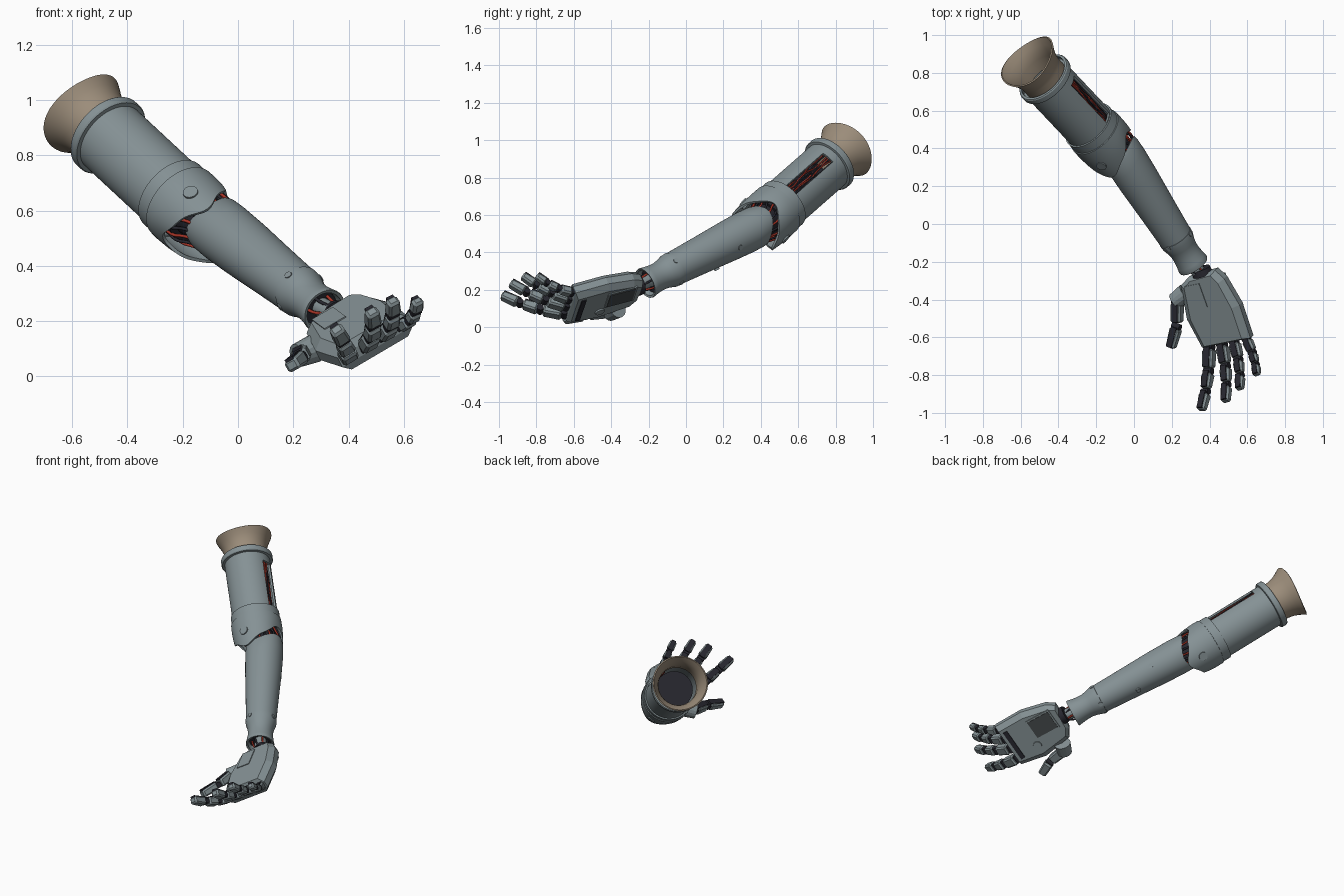
import bpy, bmesh, math, random
from mathutils import Vector as V, Matrix

if "Cube" in bpy.data.objects:
    bpy.data.objects.remove(bpy.data.objects["Cube"])

random.seed(4)

def material(name, rgb):
    m = bpy.data.materials.new(name)
    m.diffuse_color = (*rgb, 1)
    m.use_nodes = True
    m.node_tree.nodes["Principled BSDF"].inputs["Base Color"].default_value = m.diffuse_color
    return m

GREY = material("grey_armour", (0.235, 0.285, 0.30))
TAN = material("tan_sleeve", (0.33, 0.265, 0.195))
DARK = material("dark_core", (0.02, 0.02, 0.028))
PLATE = material("charcoal_plate", (0.06, 0.068, 0.07))
RED = material("red_wire", (0.40, 0.035, 0.02))

def frame(o, z, x):
    z = V(z).normalized()
    x = V(x)
    x = (x - z * x.dot(z)).normalized()
    y = z.cross(x)
    m = Matrix((x, y, z)).transposed().to_4x4()
    m.translation = V(o)
    return m

def finish(name, bm, mat, smooth=True, thick=0):
    me = bpy.data.meshes.new(name)
    bm.to_mesh(me)
    bm.free()
    ob = bpy.data.objects.new(name, me)
    bpy.context.collection.objects.link(ob)
    me.materials.append(mat)
    bpy.ops.object.select_all(action='DESELECT')
    ob.select_set(True)
    bpy.context.view_layer.objects.active = ob
    if thick:
        mod = ob.modifiers.new("wall", 'SOLIDIFY')
        mod.thickness, mod.offset = thick, -1
        bpy.ops.object.modifier_apply(modifier="wall")
    if smooth:
        bpy.ops.object.shade_smooth_by_angle(angle=math.radians(32))
    return ob

def shell(name, m, prof, mat, thick=0.012, seg=72, wave=None, skip=None):
    """Lathed wall along local z; wave shifts rings, skip leaves holes."""
    bm = bmesh.new()
    rings = []
    for i, (s, r) in enumerate(prof):
        ring = []
        for k in range(seg):
            t = math.tau * k / seg
            ds = wave(i, t) if wave else 0
            ring.append(bm.verts.new(m @ V((r * math.cos(t), r * math.sin(t), s + ds))))
        rings.append(ring)
    for i in range(len(prof) - 1):
        for k in range(seg):
            if skip and skip(i, 360 * (k + 0.5) / seg):
                continue
            j = (k + 1) % seg
            bm.faces.new((rings[i][k], rings[i][j], rings[i + 1][j], rings[i + 1][k]))
    return finish(name, bm, mat, thick=thick)

def rod(name, p, q, r1, r2, mat, seg=32, smooth=True):
    p, q = V(p), V(q)
    bm = bmesh.new()
    bmesh.ops.create_cone(bm, cap_ends=True, segments=seg, radius1=r1, radius2=r2, depth=(q - p).length)
    bm.transform(frame((p + q) / 2, q - p, (0.31, 0.2, 0.9)))
    return finish(name, bm, mat, smooth)

def box(name, m, size, mat, taper=1.0, bevel=0.0):
    bm = bmesh.new()
    bmesh.ops.create_cube(bm, size=1)
    for v in bm.verts:
        f = taper if v.co.z > 0 else 1
        v.co = V((v.co.x * size[0] * f, v.co.y * size[1] * f, v.co.z * size[2]))
    if bevel:
        bmesh.ops.bevel(bm, geom=bm.edges[:], offset=bevel, segments=1, affect='EDGES')
    bm.transform(m)
    return finish(name, bm, mat, False)

def wire(name, pts, r, mat):
    cu = bpy.data.curves.new(name, 'CURVE')
    cu.dimensions, cu.bevel_depth, cu.bevel_resolution, cu.resolution_u = '3D', r, 1, 5
    sp = cu.splines.new('NURBS')
    sp.points.add(len(pts) - 1)
    for pt, c in zip(sp.points, pts):
        pt.co = (*c, 1)
    sp.use_endpoint_u, sp.order_u = True, 3
    ob = bpy.data.objects.new(name, cu)
    bpy.context.collection.objects.link(ob)
    cu.materials.append(mat)

# --- limb frames: local z runs towards the hand, local x points at the elbow pin
PIN = (-0.19, -0.74, 0.64)
UP = frame((-0.470, 0.766, 0.872), (0.579, -0.613, -0.538), PIN)
FORE = frame((0, 0.27, 0.483), (0.4985, -0.773, -0.394), PIN)

def at(m, t, s, r):
    t = math.radians(t)
    return m @ V((r * math.cos(t), r * math.sin(t), s))

# --- sleeve and upper arm
shell("shoulder_sleeve", UP, [(-0.155, 0.168), (-0.14, 0.16), (-0.115, 0.146), (-0.085, 0.134), (-0.05, 0.127), (0.02, 0.126)],
      TAN, 0.008, wave=lambda i, t: 0.012 * math.cos(2 * t + 0.6) * max(0, 1 - i / 3))
shell("shoulder_collar", UP, [(-0.022, 0.14), (-0.02, 0.152), (-0.014, 0.156), (0.012, 0.156), (0.018, 0.152), (0.02, 0.138)], GREY, 0.01)
shell("upper_arm_shell", UP, [(0.0, 0.138), (0.07, 0.138), (0.39, 0.138), (0.43, 0.138)], GREY, 0.012,
      skip=lambda i, a: i == 1 and 255 < a < 287)
shell("elbow_cuff", UP, [(0.395, 0.139), (0.396, 0.147), (0.45, 0.147), (0.452, 0.152), (0.50, 0.153), (0.56, 0.151), (0.605, 0.146)],
      GREY, 0.012, wave=lambda i, t: (0.055 * math.cos(2 * t) + 0.008 * math.cos(6 * t)) * max(0, i - 3) / 3)
rod("upper_arm_core", at(UP, 0, 0.13, 0), at(UP, 0, 0.54, 0), 0.112, 0.108, DARK, 48)
for i, a in enumerate((0, 180)):
    rod(f"elbow_pin_{i}", at(UP, a, 0.565, 0.12), at(UP, a, 0.565, 0.157), 0.029, 0.027, GREY)

# wires behind the upper arm window
for i in range(8):
    a = 257 + i * 4
    pts = [at(UP, a + random.uniform(-5, 5), 0.05 + 0.062 * k, random.uniform(0.115, 0.122)) for k in range(7)]
    wire(f"window_wire_{i}", pts, 0.0042, RED if i % 2 else DARK)

# --- elbow joint and its wires
rod("elbow_core", at(UP, 0, 0.5, 0), at(FORE, 0, -0.1, 0), 0.085, 0.085, DARK)
for i in range(20):
    a = i * 18
    pts = [at(UP, a, 0.45, 0.10), at(UP, a + 8, 0.53, 0.122), at(FORE, a - 6, -0.19, 0.106), at(FORE, a, -0.12, 0.09)]
    wire(f"elbow_wire_{i}", pts, 0.006, RED if i % 2 else DARK)

# --- forearm
shell("forearm_shell", FORE, [(-0.17, 0.107), (-0.15, 0.112), (-0.08, 0.114), (0.05, 0.110), (0.25, 0.100), (0.45, 0.091)],
      GREY, 0.01, wave=lambda i, t: (0.025 * math.cos(2 * t) * (i < 3)))
shell("wrist_cuff", FORE, [(0.435, 0.088), (0.437, 0.094), (0.465, 0.092), (0.50, 0.081), (0.53, 0.076), (0.56, 0.076),
                           (0.60, 0.081), (0.625, 0.086), (0.632, 0.084)], GREY, 0.012)
rod("wrist_socket", at(FORE, 0, 0.5, 0), at(FORE, 0, 0.60, 0), 0.066, 0.066, DARK)
for i, (a, s) in enumerate(((10, 0.448), (95, 0.448), (180, 0.448), (270, 0.448), (215, 0.06), (160, 0.2))):
    r = 0.09 if s > 0.4 else 0.106
    rod(f"forearm_screw_{i}", at(FORE, a, s, r - 0.02), at(FORE, a, s, r + 0.006), 0.015, 0.014, GREY, 20)

# --- hand frame: x across the palm, y along the fingers, z out of the upper face
ACROSS = V((0.85, 0.17, 0.5)).normalized()
HAND = frame((0.43, -0.45, 0.17), (-0.415, -0.369, 0.831), ACROSS)
HAND.col[1] = -HAND.col[1] if HAND.col[1][1] > 0 else HAND.col[1]

def hp(x, y, z=0.0):
    return HAND @ V((x, y, z))

# wrist joint
rod("wrist_shaft", at(FORE, 0, 0.56, 0), hp(0, -0.16), 0.036, 0.036, GREY)
rod("wrist_ring", hp(0, -0.235), hp(0, -0.2), 0.05, 0.055, DARK)
for i in range(6):
    a = i * 60
    o = V((0.045 * math.cos(math.radians(a)), 0, 0.035 * math.sin(math.radians(a))))
    wire(f"wrist_wire_{i}", [at(FORE, a, 0.57, 0.05), at(FORE, a + 20, 0.65, 0.055), hp(o.x, -0.17, o.z)],
         0.006, RED if i % 2 else DARK)

# palm: stacked outline with chamfered upper and lower faces
OUT = [(0.09, -0.215), (0.125, -0.16), (0.16, 0.0), (0.155, 0.19), (-0.145, 0.19), (-0.175, 0.02), (-0.14, -0.17), (-0.08, -0.205)]
bm = bmesh.new()
rings = [[bm.verts.new(hp(x * f, y * g, z)) for x, y in OUT]
         for f, g, z in ((0.8, 0.95, -0.052), (1, 1, -0.022), (1, 1, 0.018), (0.78, 0.93, 0.05))]
for lo, hi in zip(rings, rings[1:]):
    for k in range(len(OUT)):
        j = (k + 1) % len(OUT)
        bm.faces.new((lo[k], lo[j], hi[j], hi[k]))
bm.faces.new(rings[0])
bm.faces.new(rings[-1])
bmesh.ops.recalc_face_normals(bm, faces=bm.faces[:])
finish("palm", bm, GREY, False)

def hand_plate(name, x, y, z, sx, sy, mat):
    box(name, HAND @ Matrix.Translation((x, y, z)), (sx, sy, 0.009), mat)

hand_plate("back_window_frame", 0.03, -0.085, -0.053, 0.14, 0.17, GREY)
hand_plate("back_window", 0.03, -0.085, -0.056, 0.12, 0.15, PLATE)
hand_plate("knuckle_slot", 0.0, 0.145, -0.053, 0.21, 0.028, DARK)
hand_plate("palm_panel", -0.055, -0.10, 0.05, 0.09, 0.14, GREY)
rod("hand_disc", hp(-0.075, 0.02, -0.04), hp(-0.075, 0.02, -0.06), 0.028, 0.026, GREY)

# --- fingers: grey shells over a dark core that follows a gentle curl
def digit(name, b, c, e, w, spans):
    b, c, e = V(b), V(c), V(e)
    curve = lambda t: b * (1 - t) ** 2 + c * 2 * t * (1 - t) + e * t * t
    for i, (t0, t1) in enumerate(spans):
        p, q = curve(t0), curve(t1)
        m = frame((p + q) / 2, q - p, ACROSS)
        wi = w * (1 - 0.06 * i)
        box(f"{name}_shell_{i}", m, (wi, wi * 0.86, (q - p).length), GREY, 0.84 if i else 0.92, 0.009)
        k = curve(max(0, t0 - 0.04))
        side = m.col[0].to_3d() * wi * 0.40
        rod(f"{name}_joint_{i}", k - side, k + side, wi * 0.3, wi * 0.3, DARK, 12)
        box(f"{name}_core_{i}", frame((k + q) / 2 + m.col[1].to_3d() * wi * 0.17, q - k, ACROSS),
            (wi * 0.55, wi * 0.6, (q - k).length * 0.93), DARK)

SPANS = ((0.08, 0.36), (0.45, 0.67), (0.76, 1.0))
for name, x, tip, w in (("index_finger", -0.108, (0.357, -0.985, 0.17), 0.066),
                        ("middle_finger", -0.032, (0.485, -0.94, 0.235), 0.064),
                        ("ring_finger", 0.043, (0.56, -0.875, 0.275), 0.06),
                        ("little_finger", 0.118, (0.65, -0.80, 0.275), 0.054)):
    base = hp(x, 0.185)
    ctrl = (base + V(tip)) / 2 + V((0.025, 0, -0.035))
    digit(name, base, ctrl, tip, w, SPANS)

# --- thumb
rod("thumb_base", (0.275, -0.365, 0.10), (0.215, -0.41, 0.075), 0.052, 0.044, GREY, 16, False)
digit("thumb", (0.225, -0.39, 0.085), (0.245, -0.52, 0.075), (0.195, -0.655, 0.04), 0.064, ((0.12, 0.5), (0.62, 1.0)))
